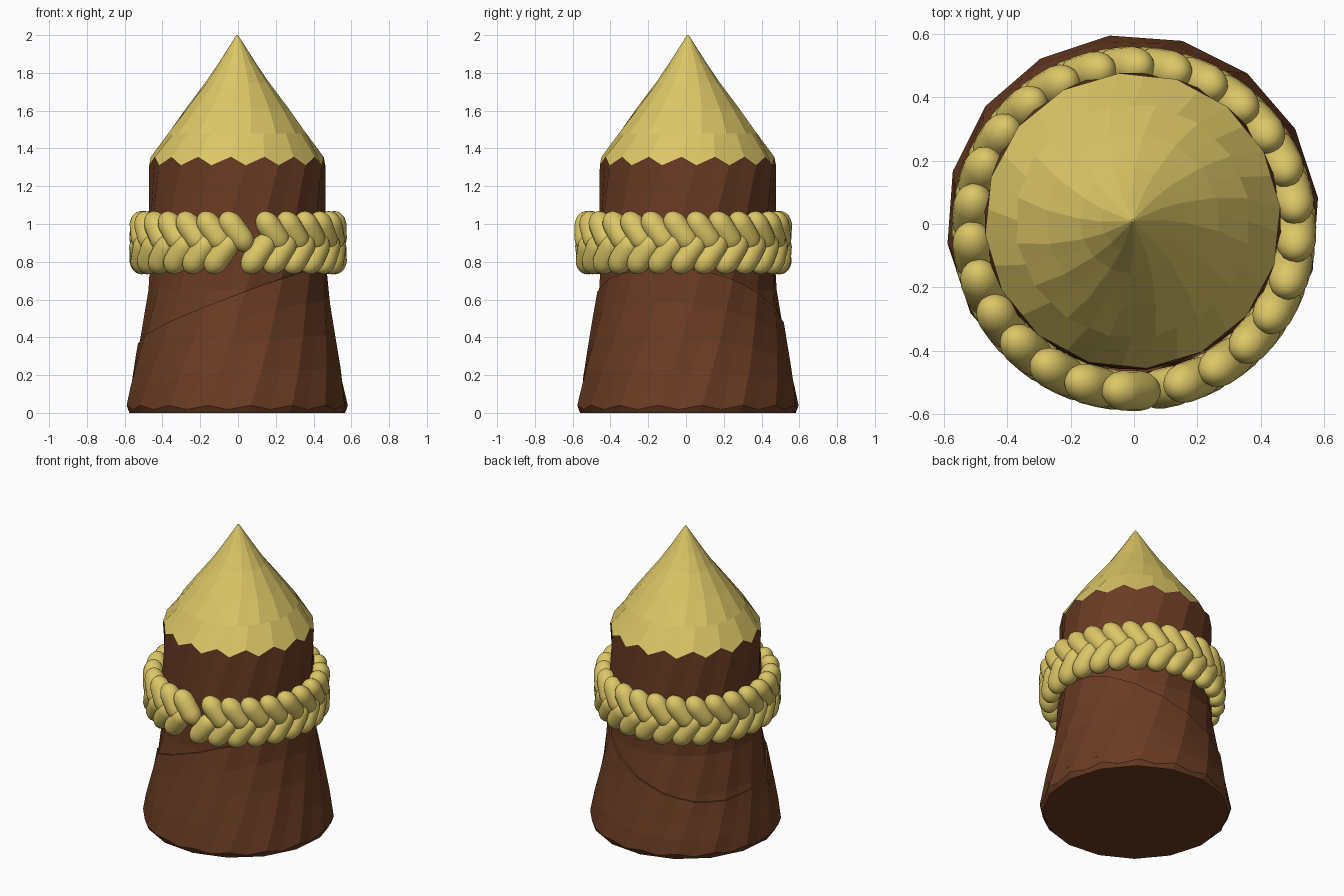
import bpy, bmesh, math
from mathutils import Matrix

cube = bpy.data.objects.get("Cube")
if cube:
    bpy.data.objects.remove(cube, do_unlink=True)

SIDES = 16
POINTS = SIDES * 2          # facet edges plus facet middles
TWIST = math.radians(34)    # grain twist per unit of height
START = math.radians(5.7)


def material(name, rgb):
    mat = bpy.data.materials.new(name)
    mat.use_nodes = True
    mat.diffuse_color = (*rgb, 1)
    bsdf = mat.node_tree.nodes["Principled BSDF"]
    bsdf.inputs["Base Color"].default_value = (*rgb, 1)
    bsdf.inputs["Roughness"].default_value = 0.9
    return mat


BARK = material("brown_bark", (0.145, 0.045, 0.017))
STRAW = material("pale_straw", (0.72, 0.57, 0.135))


def finish(name, bm, mat):
    bmesh.ops.recalc_face_normals(bm, faces=bm.faces)
    mesh = bpy.data.meshes.new(name)
    bm.to_mesh(mesh)
    bm.free()
    mesh.materials.append(mat)
    obj = bpy.data.objects.new(name, mesh)
    bpy.context.collection.objects.link(obj)
    return obj


def radius_at(z, profile):
    for (z0, r0), (z1, r1) in zip(profile, profile[1:]):
        if z <= z1:
            return r0 + (r1 - r0) * max(0, z - z0) / (z1 - z0)
    return profile[-1][1]


def ring(bm, height, radius):
    """One twisted faceted ring; height(i, angle) and radius(z) shape it."""
    verts = []
    for i in range(POINTS):
        base = START + math.tau * i / POINTS
        z = height(i, base)
        a = base + TWIST * z
        r = radius(z) * (math.cos(math.pi / SIDES) if i % 2 else 1)
        verts.append(bm.verts.new((r * math.cos(a) - 0.004, r * math.sin(a) + 0.01, z)))
    return verts


def loft(name, rings, mat, cap=None):
    """Skin the rings; cap is the index of a flat ring to close, if any."""
    bm = bmesh.new()
    loops = [ring(bm, h, r) for h, r in rings]
    for low, high in zip(loops, loops[1:]):
        for i in range(POINTS):
            j = (i + 1) % POINTS
            bm.faces.new((low[i], low[j], high[j], high[i]))
    if cap is not None:
        bm.faces.new(loops[cap])
    return finish(name, bm, mat)


def level(z):
    return lambda i, a: z


def zigzag(edge, middle):
    return lambda i, a: middle if i % 2 else edge


TRUNK = [(0, 0.59), (0.04, 0.588), (0.2, 0.553), (0.4, 0.513), (0.65, 0.472), (1.4, 0.468)]
trunk_radius = lambda z: radius_at(z, TRUNK)
bark_radius = lambda z: radius_at(z, TRUNK) + 0.008

# Inner post, up to the jagged cut under the point
rim = zigzag(1.31, 1.355)
loft("post_trunk", [(level(z), trunk_radius) for z in (0.1, 0.2, 0.4, 0.65, 1.0)]
     + [(rim, trunk_radius)], BARK, cap=0)


# Lower bark layer with a sloping broken upper edge and chipped foot
def bark_height(t):
    return lambda i, a: 0.05 + t * (0.51 + 0.21 * math.cos(a + 0.7))


loft("lower_bark", [(level(0), lambda z: 0.574), (zigzag(0.04, 0.018), lambda z: 0.59)]
     + [(bark_height(t), bark_radius) for t in (0.25, 0.5, 0.75, 1)]
     + [(bark_height(1), lambda z: trunk_radius(z) - 0.02)], BARK, cap=0)

# Sharpened point of the post
POINT = [(1.48, 0.372), (1.61, 0.275), (1.75, 0.168), (1.85, 0.1), (1.985, 0.014), (2.0, 0.004)]
loft("sharpened_point", [(rim, trunk_radius)]
     + [(level(z), lambda _, r=r: r) for z, r in POINT], STRAW, cap=-1)

# Plaited rope: two rows of slanted strands with an open gap at the front
STRANDS = 26
SPAN = math.radians(338)


def rope_row(name, z, first, slant):
    bm = bmesh.new()
    for k in range(STRANDS):
        a = math.radians(first) + SPAN * k / (STRANDS - 1)
        place = (Matrix.Translation((0.512 * math.cos(a), 0.512 * math.sin(a) - 0.015, z))
                 @ Matrix.Rotation(a, 4, 'Z')
                 @ Matrix.Rotation(math.radians(slant), 4, 'X'))
        strand = bmesh.ops.create_uvsphere(bm, u_segments=16, v_segments=13, radius=1)["verts"]
        # Pull the two halves apart into a plump rounded strand
        for v in strand:
            v.co.x *= 0.064
            v.co.y *= 0.064
            v.co.z = v.co.z * 0.085 + math.copysign(0.037, v.co.z)
        bmesh.ops.transform(bm, matrix=place, verts=strand)
    obj = finish(name, bm, STRAW)
    for poly in obj.data.polygons:
        poly.use_smooth = True


rope_row("rope_upper_strands", 0.96, -69, 36)
rope_row("rope_lower_strands", 0.842, -78, -36)
